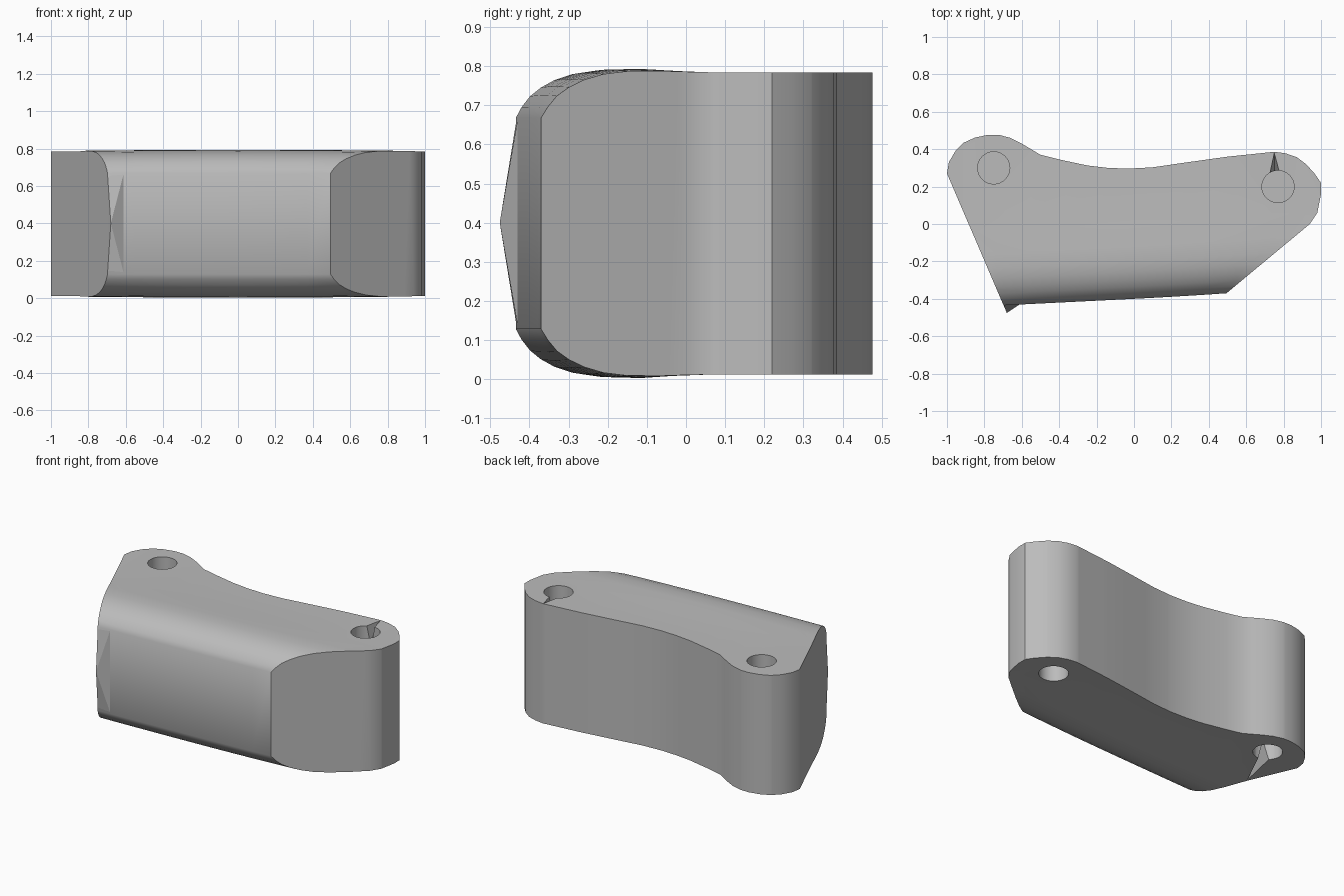
import bpy, bmesh, math

if "Cube" in bpy.data.objects:
    bpy.data.objects.remove(bpy.data.objects["Cube"], do_unlink=True)

grey = bpy.data.materials.new("plain_grey")
grey.use_nodes = True
colour = (0.5, 0.5, 0.5, 1)
grey.diffuse_color = colour
grey.node_tree.nodes["Principled BSDF"].inputs["Base Color"].default_value = colour


def finish(name, bm, helper=False):
    bmesh.ops.recalc_face_normals(bm, faces=bm.faces)
    mesh = bpy.data.meshes.new(name)
    bm.to_mesh(mesh)
    bm.free()
    mesh.materials.append(grey)
    ob = bpy.data.objects.new(name, mesh)
    bpy.context.collection.objects.link(ob)
    ob.hide_render = helper
    return ob


def hull(name, points, helper=False):
    bm = bmesh.new()
    for p in points:
        bm.verts.new(p)
    bmesh.ops.convex_hull(bm, input=bm.verts)
    return finish(name, bm, helper)


def loft(name, rings, helper=False):
    bm = bmesh.new()
    rows = [[bm.verts.new(p) for p in r] for r in rings]
    n = len(rows[0])
    for a, b in zip(rows, rows[1:]):
        for i in range(n):
            j = (i + 1) % n
            bm.faces.new((a[i], a[j], b[j], b[i]))
    bm.faces.new(rows[0])
    bm.faces.new(rows[-1])
    return finish(name, bm, helper)


def boolean(ob, tool, operation):
    mod = ob.modifiers.new(tool.name, "BOOLEAN")
    mod.operation, mod.solver, mod.object = operation, "EXACT", tool
    bpy.context.view_layer.objects.active = ob
    bpy.ops.object.modifier_apply(modifier=mod.name)
    bpy.data.objects.remove(tool, do_unlink=True)


# Plan outline: two rounded lugs, hollow back, slanted ends
outline = [(-.663, -.515), (-1, .27), (-.99, .33), (-.955, .39), (-.91, .435),
           (-.85, .462), (-.78, .477), (-.72, .476), (-.66, .46), (-.6, .43),
           (-.55, .4), (-.5, .37), (-.4, .345), (-.25, .313), (-.14, .3),
           (-.03, .296), (.1, .303), (.25, .325), (.5, .36), (.75, .386),
           (.81, .378), (.87, .357), (.92, .32), (.965, .27), (1, .22), (1, .16),
           (.98, .06), (.94, 0), (.32, -.515)]
block = loft("block", [[(x, y, z) for x, y in outline] for z in (-.1, .9)])

# Rounded front section: distance behind the front face, half height
section = [(0, .27), (.015, .297), (.037, .322), (.065, .344), (.1, .363),
           (.145, .378), (.2, .386), (.28, .388), (.4, .386), (1.2, .386)]
rings = []
for i in range(13):
    x = -1.1 + i * 2.2 / 12
    front = -.4 + .05 * x + .02 * x * max(x, 0)
    swell = 1 + .018 * max(0, 1 - x * x)
    half = [(front + d, h + (h * (swell - 1) if .03 < d < .3 else 0)) for d, h in section]
    rings.append([(x, y, .398 + h) for y, h in half] +
                 [(x, y, .398 - h) for y, h in reversed(half)])
envelope = loft("rounded_envelope", rings, True)
boolean(block, envelope, "INTERSECT")

# Blind holes on both sides of each lug
for x, y in ((-.75, .3), (.77, .2)):
    for z in (.785, .012):
        circle = [(x + .086 * math.cos(math.tau * k / 32),
                   y + .086 * math.sin(math.tau * k / 32)) for k in range(32)]
        hole = loft("hole", [[(a, b, z + s) for a, b in circle] for s in (-.2, .2)], True)
        boolean(block, hole, "DIFFERENCE")

# Narrow notches running into two of the holes
top_notch = hull("top_notch", [(.75, .39, .8), (.722, .26, .8), (.785, .26, .8),
                               (.735, .13, .8), (.75, .27, .62)], True)
bottom_notch = hull("bottom_notch", [(-.875, -.045, 0), (-.81, .25, 0), (-.74, .23, 0),
                                     (-.76, .28, .17)], True)
boolean(block, top_notch, "DIFFERENCE")
boolean(block, bottom_notch, "DIFFERENCE")
block.name = "curved_block"

# Low point on the front corner
corner = hull("corner_point", [(-.61, -.429, .13), (-.61, -.429, .67),
                               (-.698, -.432, .67), (-.698, -.432, .13),
                               (-.68, -.476, .4), (-.66, -.41, .4)])

bpy.ops.object.select_all(action="DESELECT")
block.select_set(True)
bpy.context.view_layer.objects.active = block
bpy.ops.object.shade_smooth_by_angle(angle=math.radians(32))
